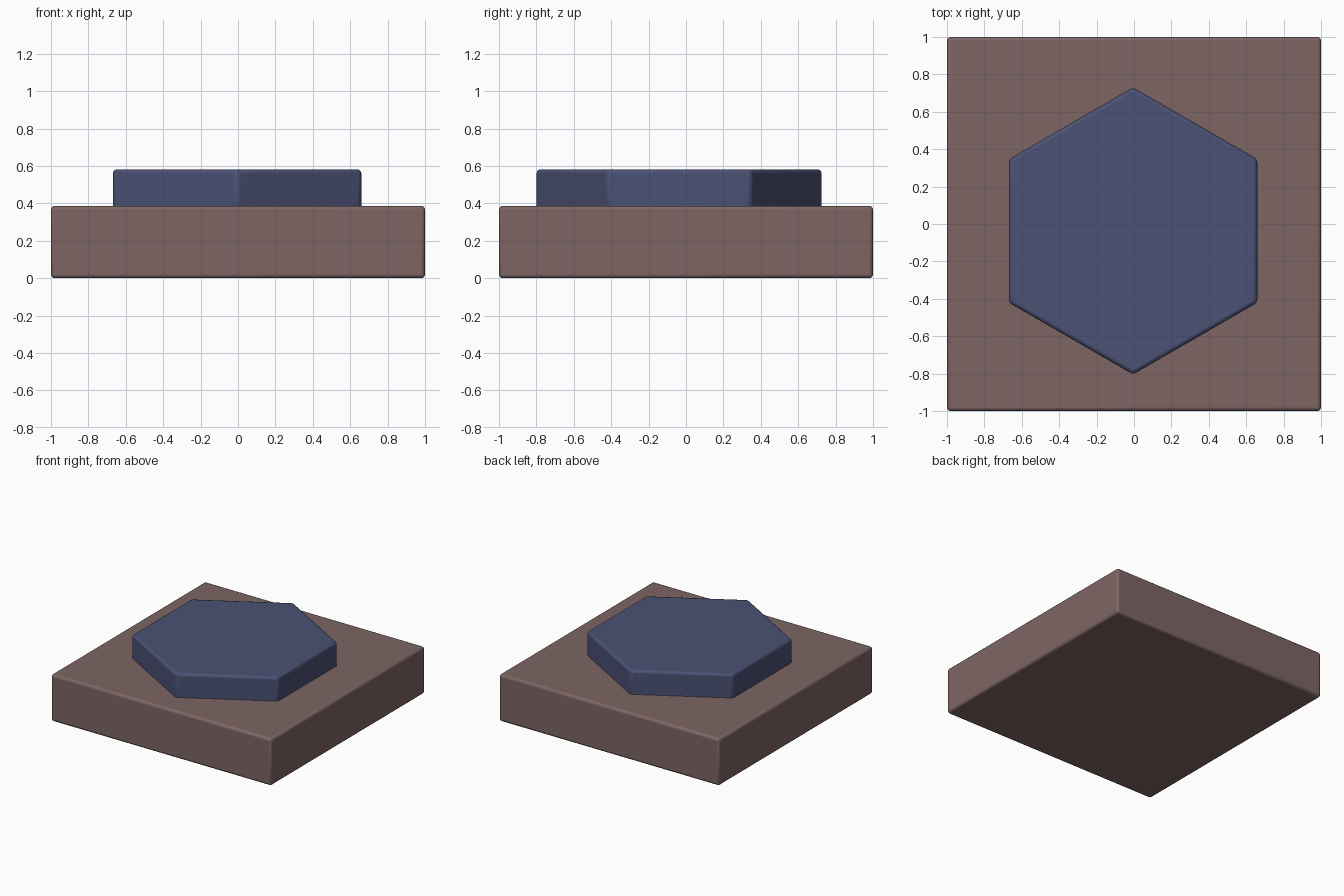
import bpy, math

if "Cube" in bpy.data.objects:
    bpy.data.objects.remove(bpy.data.objects["Cube"])


def finish(obj, name, color, radius):
    obj.name = name
    mat = bpy.data.materials.new(name + "_color")
    mat.diffuse_color = color
    mat.use_nodes = True
    mat.node_tree.nodes["Principled BSDF"].inputs["Base Color"].default_value = mat.diffuse_color
    obj.data.materials.append(mat)
    bevel = obj.modifiers.new("rounded_edges", 'BEVEL')
    bevel.width = radius
    bevel.segments = 3
    bevel.limit_method = 'ANGLE'
    bevel.angle_limit = math.radians(30)
    bpy.ops.object.shade_smooth_by_angle(angle=math.radians(35))


# Square base slab
base_h = 0.387
bpy.ops.mesh.primitive_cube_add(size=1, location=(0, 0, base_h / 2))
base = bpy.context.object
base.scale = (2, 2, base_h)
bpy.ops.object.transform_apply(location=False, rotation=False, scale=True)
finish(base, "square_base", (0.205, 0.133, 0.127, 1), 0.02)

# Hexagonal plate, slightly sunk into the base, points along y
top, bottom = 0.582, 0.34
bpy.ops.mesh.primitive_cylinder_add(vertices=6, radius=0.767, depth=top - bottom,
                                    location=(-0.005, -0.037, (top + bottom) / 2))
finish(bpy.context.object, "hexagonal_plate", (0.070, 0.082, 0.175, 1), 0.02)
